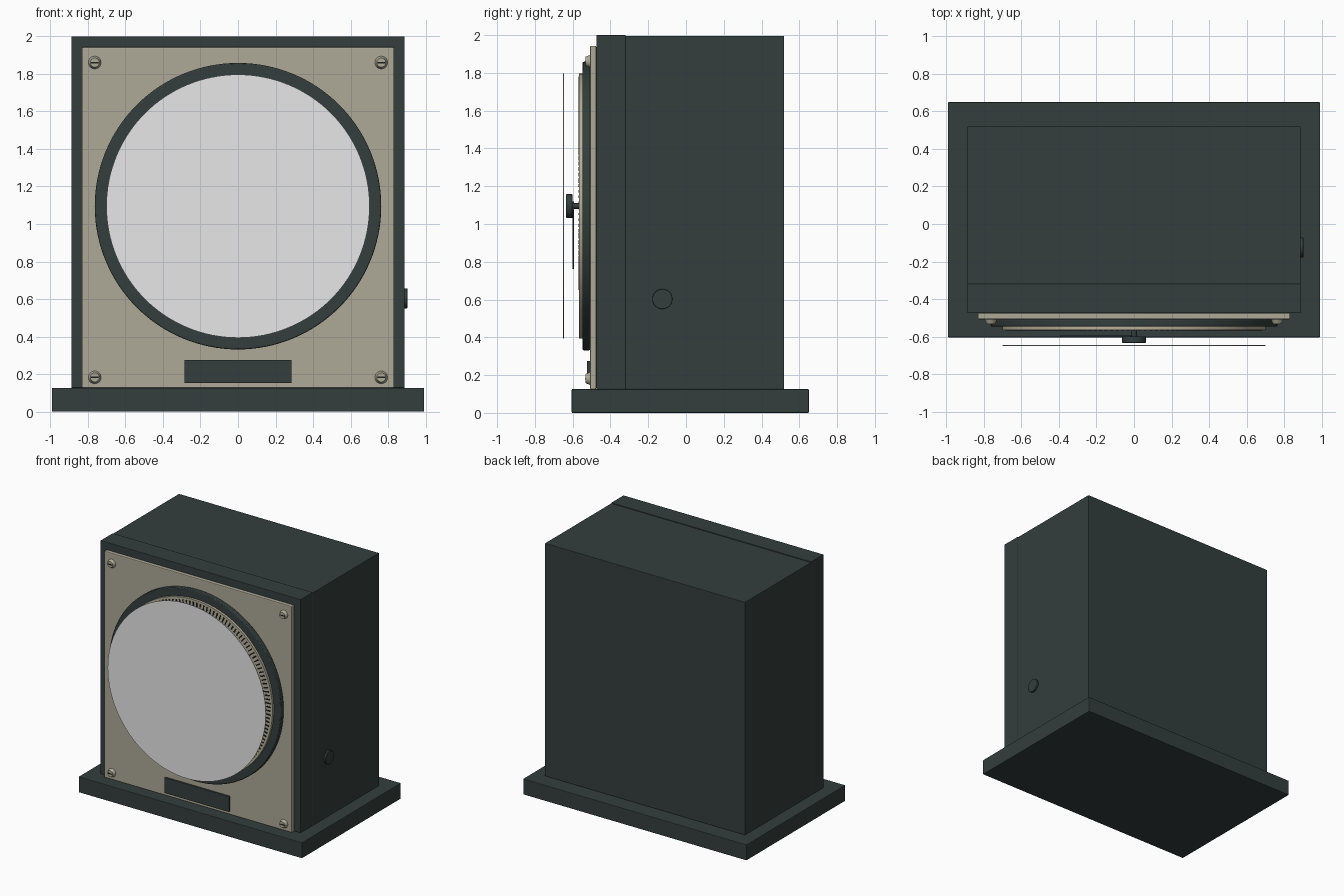
import bpy, bmesh, math
from mathutils import Matrix, Vector

if "Cube" in bpy.data.objects:
    bpy.data.objects.remove(bpy.data.objects["Cube"])


def material(name, rgb):
    m = bpy.data.materials.new(name)
    m.diffuse_color = (*rgb, 1)
    m.use_nodes = True
    m.node_tree.nodes["Principled BSDF"].inputs["Base Color"].default_value = m.diffuse_color
    return m


DARK = material("dark_green_grey", (0.034, 0.049, 0.047))
TAN = material("warm_grey_panel", (0.42, 0.395, 0.31))
CREAM = material("cream_dial", (0.47, 0.43, 0.33))
PALE = material("pale_glass", (0.8, 0.8, 0.8))
BLACK = material("near_black", (0.012, 0.013, 0.013))


def finish(name, bm, mat, bevel=0.0, smooth=False):
    me = bpy.data.meshes.new(name)
    bmesh.ops.recalc_face_normals(bm, faces=bm.faces)
    bm.to_mesh(me)
    bm.free()
    me.materials.append(mat)
    ob = bpy.data.objects.new(name, me)
    bpy.context.collection.objects.link(ob)
    if bevel:
        b = ob.modifiers.new("bevel", 'BEVEL')
        b.width, b.segments, b.limit_method = bevel, 2, 'ANGLE'
    if smooth:
        bpy.ops.object.select_all(action='DESELECT')
        ob.select_set(True)
        bpy.context.view_layer.objects.active = ob
        bpy.ops.object.shade_smooth_by_angle(angle=math.radians(35))
    return ob


def add_box(bm, lo, hi, mat4=Matrix()):
    lo, hi = Vector(lo), Vector(hi)
    m = mat4 @ Matrix.Translation((lo + hi) / 2) @ Matrix.Diagonal((*(hi - lo), 1))
    bmesh.ops.create_cube(bm, size=1, matrix=m)


def box(name, lo, hi, mat, bevel=0.0):
    bm = bmesh.new()
    add_box(bm, lo, hi)
    return finish(name, bm, mat, bevel)


def disc(name, x, z, r, y0, y1, mat, bevel=0.0, sides=96, r_front=None):
    """Cylinder along y from front y0 to back y1."""
    bm = bmesh.new()
    m = Matrix.Translation((x, (y0 + y1) / 2, z)) @ Matrix.Rotation(math.pi / 2, 4, 'X')
    bmesh.ops.create_cone(bm, cap_ends=True, segments=sides, radius1=r,
                          radius2=r_front or r, depth=y1 - y0, matrix=m)
    return finish(name, bm, mat, bevel, True)


CZ = 1.095  # dial centre height

# case
box("base", (-0.992, -0.605, 0), (0.992, 0.65, 0.126), DARK, 0.004)
box("case_body", (-0.888, -0.32, 0.126), (0.888, 0.52, 1.995), DARK, 0.003)
box("case_front_frame", (-0.888, -0.475, 0.126), (0.888, -0.32, 2.0), DARK, 0.003)
box("front_panel", (-0.833, -0.508, 0.126), (0.833, -0.475, 1.943), TAN, 0.006)
box("name_plate", (-0.286, -0.525, 0.152), (0.286, -0.508, 0.276), DARK, 0.003)

# dial
disc("bezel", 0, CZ, 0.764, -0.547, -0.508, DARK, 0.006, 128)
disc("dial_face", 0, CZ, 0.702, -0.566, -0.547, CREAM, 0, 128)

# scale ticks, swept over the pointer's range
bm = bmesh.new()
for i in range(101):
    a = math.radians(-130 + 2.6 * i)
    inner = 0.61 if i % 10 == 0 else 0.645
    m = Matrix.Translation((0, 0, CZ)) @ Matrix.Rotation(a, 4, 'Y')
    add_box(bm, (-0.005, -0.569, inner), (0.005, -0.565, 0.685), m)
finish("scale_ticks", bm, BLACK)

# pointer, spindle and hub
bm = bmesh.new()
tip = Vector((-0.39, 0, -0.328))
side = Vector((-tip.z, 0, tip.x)).normalized()
outline = [side * 0.03, tip + side * 0.006, tip - side * 0.006, -side * 0.03]
face = bm.faces.new([bm.verts.new(p + Vector((0, -0.602, CZ))) for p in outline])
ext = bmesh.ops.extrude_face_region(bm, geom=[face])
bmesh.ops.translate(bm, vec=(0, 0.008, 0),
                    verts=[v for v in ext["geom"] if isinstance(v, bmesh.types.BMVert)])
finish("pointer", bm, DARK)
disc("spindle", 0, CZ, 0.015, -0.602, -0.566, DARK, 0, 24)
disc("pointer_hub", 0, CZ, 0.063, -0.635, -0.600, DARK, 0.004, 48)

# glass cover
disc("glass", 0, CZ, 0.702, -0.65, -0.646, PALE, 0, 128)

# corner screws with slots
for x in (-0.764, 0.764):
    for z in (0.182, 1.861):
        disc("screw_head", x, z, 0.034, -0.532, -0.508, TAN, 0, 32, 0.024)
        box("screw_slot", (x - 0.02, -0.5335, z - 0.004),
            (x + 0.02, -0.53, z + 0.004), BLACK)

# side button
bm = bmesh.new()
bmesh.ops.create_cone(bm, cap_ends=True, segments=48, radius1=0.053, radius2=0.053,
                      depth=0.03, matrix=Matrix.Translation((0.888, -0.125, 0.603))
                      @ Matrix.Rotation(math.pi / 2, 4, 'Y'))
finish("side_button", bm, DARK, 0.002, True)
